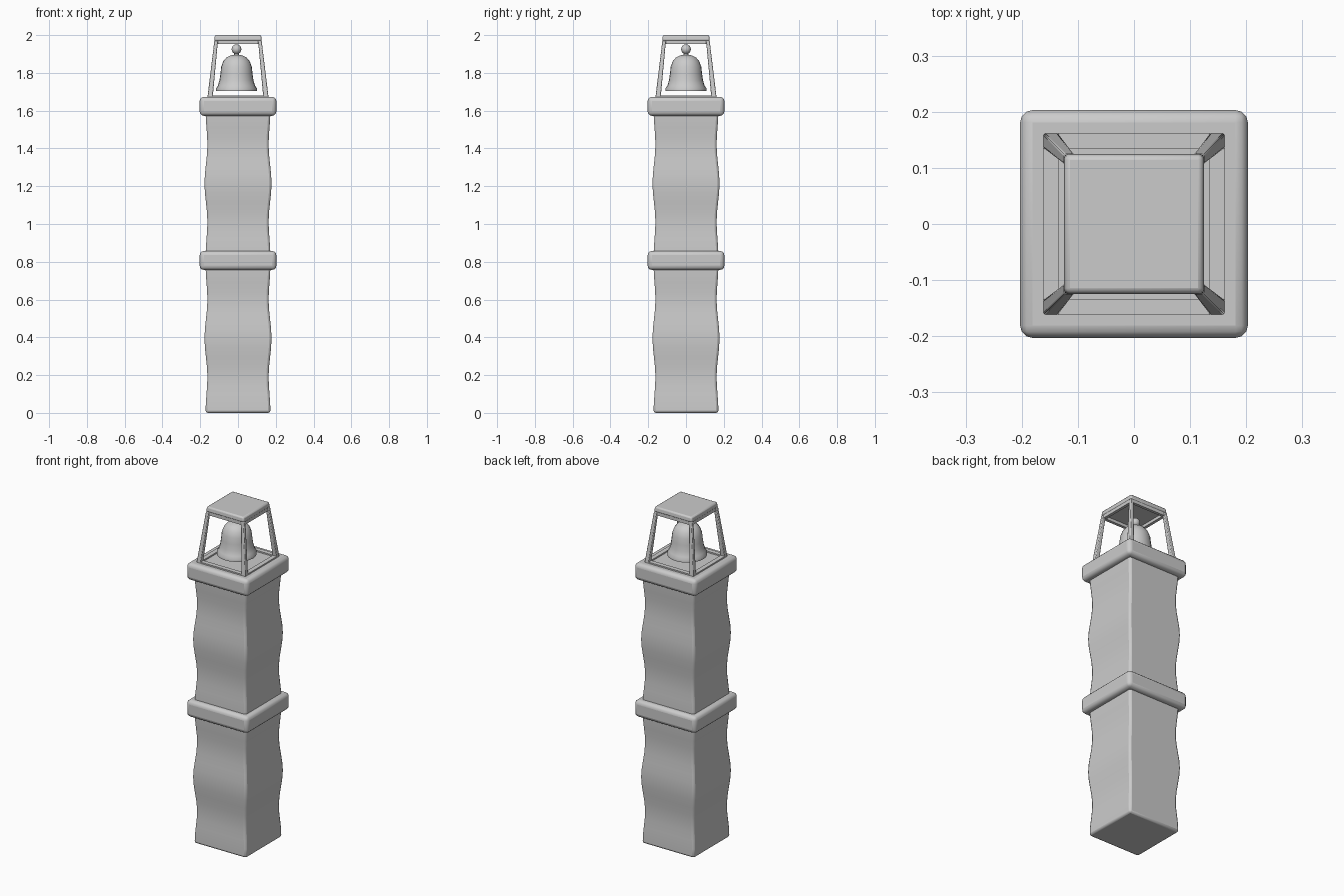
import bpy, bmesh, math

if "Cube" in bpy.data.objects:
    bpy.data.objects.remove(bpy.data.objects["Cube"])


def finish(name, bm, bevel=0, segments=2, angle=35, loc=(0, 0, 0)):
    bmesh.ops.recalc_face_normals(bm, faces=bm.faces)
    me = bpy.data.meshes.new(name)
    bm.to_mesh(me)
    bm.free()
    ob = bpy.data.objects.new(name, me)
    ob.location = loc
    bpy.context.collection.objects.link(ob)
    bpy.ops.object.select_all(action='DESELECT')
    ob.select_set(True)
    bpy.context.view_layer.objects.active = ob
    if bevel:
        m = ob.modifiers.new("rounded_edges", 'BEVEL')
        m.width = bevel
        m.segments = segments
        m.limit_method = 'ANGLE'
        m.angle_limit = math.radians(40)
    bpy.ops.object.shade_smooth_by_angle(angle=math.radians(angle))
    return ob


def stack(bm, rings):
    """Skin square rings given as (x0, x1, y0, y1, z) from bottom to top."""
    loops = [[bm.verts.new(c) for c in
              ((x0, y0, z), (x1, y0, z), (x1, y1, z), (x0, y1, z))]
             for x0, x1, y0, y1, z in rings]
    for a, b in zip(loops, loops[1:]):
        for i in range(4):
            j = (i + 1) % 4
            bm.faces.new((a[i], a[j], b[j], b[i]))
    bm.faces.new(loops[0][::-1])
    bm.faces.new(loops[-1])


def square_part(name, levels, bevel, segments=2):
    bm = bmesh.new()
    stack(bm, [(-h, h, -h, h, z) for h, z in levels])
    return finish(name, bm, bevel, segments)


def lathe(name, profile, loc, steps):
    bm = bmesh.new()
    verts = [bm.verts.new((r, 0, z)) for r, z in profile]
    edges = [bm.edges.new(p) for p in zip(verts, verts[1:])]
    bmesh.ops.spin(bm, geom=verts + edges, cent=(0, 0, 0), axis=(0, 0, 1),
                   angle=2 * math.pi, steps=steps)
    bmesh.ops.remove_doubles(bm, verts=bm.verts, dist=1e-5)
    return finish(name, bm, loc=loc, angle=50)


# Wavy square shafts
def shaft(name, z0, z1):
    n = 16
    levels = []
    for i in range(n + 1):
        t = i / n
        half = 0.168 + 0.0065 * math.cos(4 * math.pi * t) + 0.003 * math.sin(math.pi * t)
        half -= 0.003 * abs(2 * t - 1)
        levels.append((half, z0 + (z1 - z0) * t))
    return square_part(name, levels, 0.012)


shaft("lower_shaft", 0.0, 0.79)
shaft("upper_shaft", 0.82, 1.61)

# Rounded collars
for name, z in (("middle_collar", 0.757), ("top_collar", 1.573)):
    square_part(name, [(0.203, z), (0.203, z + 0.1)], 0.022, 3)

# Tapered cage: leaning posts with bottom and top rails
OUT0, IN0, OUT1, IN1 = 0.163, 0.135, 0.125, 0.106
bm = bmesh.new()


def span(sign, inner, outer):
    return (inner, outer) if sign > 0 else (-outer, -inner)


for sx in (-1, 1):
    for sy in (-1, 1):
        stack(bm, [(*span(sx, a, b), *span(sy, a, b), z)
                   for a, b, z in ((IN0, OUT0, 1.66), (IN1, OUT1, 1.972))])
finish("cage_posts", bm, 0.004, 2)

bm = bmesh.new()
for inner, outer, z0, z1 in ((IN0, OUT0 - 0.001, 1.66, 1.681), (IN1, OUT1 - 0.002, 1.952, 1.974)):
    for s in (-1, 1):
        a, b = span(s, inner, outer)
        stack(bm, [(a, b, -inner, inner, z0), (a, b, -inner, inner, z1)])
        stack(bm, [(-inner, inner, a, b, z0), (-inner, inner, a, b, z1)])
finish("cage_rails", bm)

# Roof plate
square_part("roof_plate", [(0.126, 1.97), (0.122, 2.0)], 0.008)

# Bell shell with inner wall, and the knob above it
BELL = (-0.008, 0, 0)
lathe("bell", [(0, 1.896), (0.03, 1.893), (0.053, 1.882), (0.07, 1.862),
               (0.081, 1.832), (0.085, 1.795), (0.09, 1.76), (0.099, 1.732),
               (0.108, 1.718), (0.108, 1.704), (0.094, 1.704), (0.078, 1.76),
               (0.07, 1.83), (0.045, 1.87), (0, 1.88)], BELL, 24)
knob = [(0.026 * math.sin(math.pi * i / 8), 1.925 - 0.026 * math.cos(math.pi * i / 8))
        for i in range(9)]
lathe("bell_knob", knob, BELL, 16)
lathe("bell_stem", [(0, 1.885), (0.012, 1.885), (0.012, 1.91), (0, 1.91)], BELL, 12)
